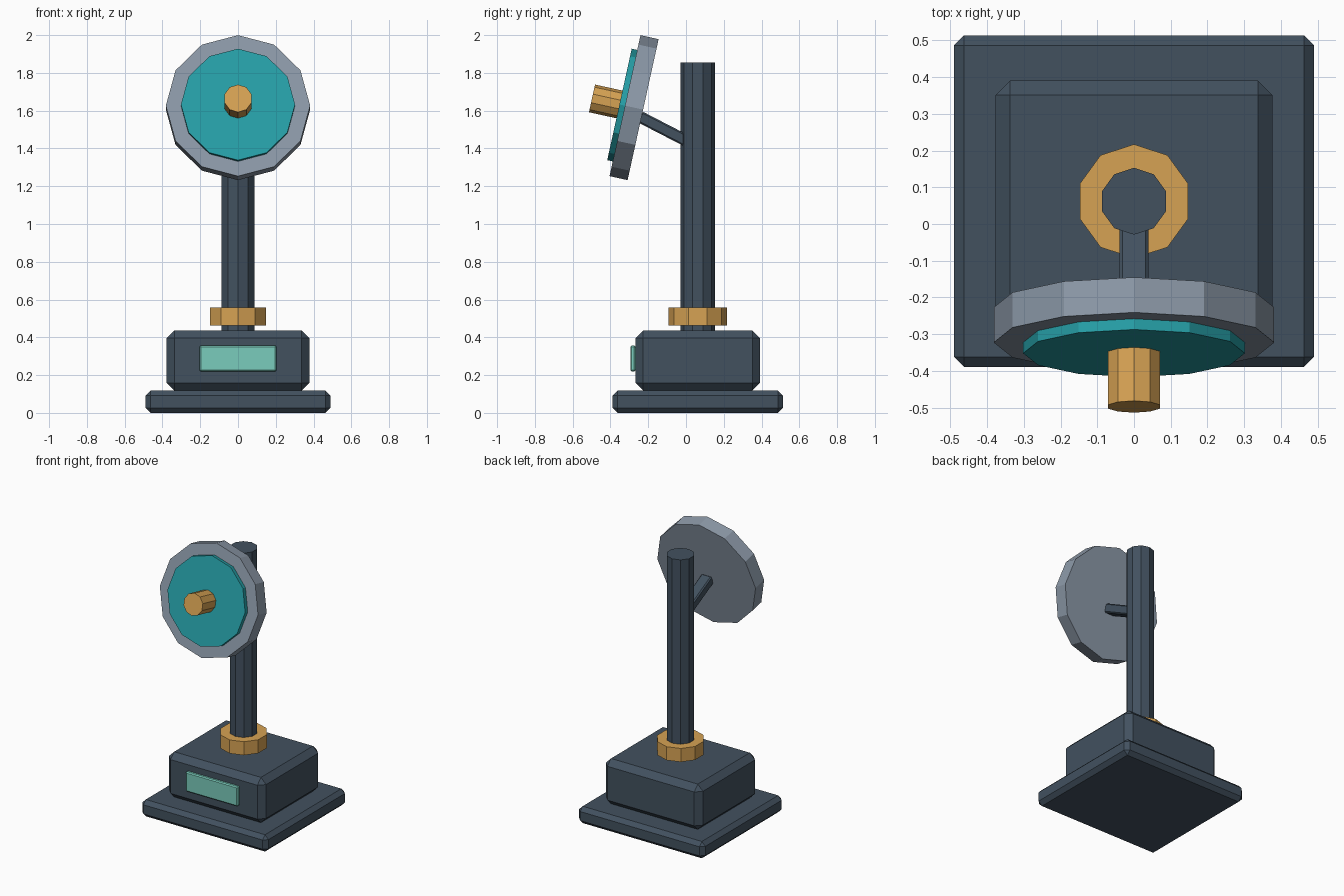
import bpy
import math
from mathutils import Vector

if "Cube" in bpy.data.objects:
    bpy.data.objects.remove(bpy.data.objects["Cube"], do_unlink=True)


def material(name, *srgb):
    """Flat material from 0-255 display colour."""
    lin = [((c / 255 + 0.055) / 1.055) ** 2.4 for c in srgb] + [1.0]
    m = bpy.data.materials.new(name)
    m.use_nodes = True
    m.diffuse_color = lin
    m.node_tree.nodes["Principled BSDF"].inputs["Base Color"].default_value = lin
    return m


slate = material("dark slate", 66, 81, 95)
steel = material("steel grey", 140, 153, 168)
teal = material("teal", 38, 160, 168)
gold = material("brass", 214, 162, 83)
mint = material("mint", 122, 204, 188)


def finish(name, mat):
    ob = bpy.context.object
    ob.name = ob.data.name = name
    ob.data.materials.append(mat)
    return ob


def box(name, mat, centre, size, bevel, tilt=0.0):
    bpy.ops.mesh.primitive_cube_add(size=1, location=centre, rotation=(tilt, 0, 0))
    ob = finish(name, mat)
    ob.data.transform(ob.matrix_basis.to_3x3().inverted().to_4x4() @ ob.matrix_basis.to_3x3().to_4x4())
    for v in ob.data.vertices:
        v.co = Vector(a * b for a, b in zip(v.co, size))
    mod = ob.modifiers.new("chamfer", "BEVEL")
    mod.width, mod.segments = bevel, 1
    return ob


def prism(name, mat, sides, radius, start, end):
    """Cylinder between two points in the x = 0 plane, one corner pointing up."""
    a, b = Vector(start), Vector(end)
    d = b - a
    bpy.ops.mesh.primitive_cylinder_add(
        vertices=sides, radius=radius, depth=d.length, location=(a + b) / 2,
        rotation=(math.atan2(-d.y, d.z), 0, 0))
    return finish(name, mat)


# Stepped base
MID = 0.062
box("base_plate", slate, (0, MID, 0.059), (0.981, 0.902, 0.118), 0.027)
box("base_body", slate, (0, MID, 0.277), (0.755, 0.658, 0.318), 0.04)
box("display_panel", mint, (0, -0.281, 0.288), (0.406, 0.028, 0.138), 0.007)

# Post and collar
prism("post", slate, 10, 0.091, (0, MID, 0.42), (0, MID, 1.854))
prism("collar", gold, 10, 0.155, (0, MID, 0.463), (0, MID, 0.558))

# Arm between the post and the head
arm_a, arm_b = Vector((0, 0.03, 1.426)), Vector((0, -0.245, 1.568))
arm = arm_b - arm_a
box("head_arm", slate, (arm_a + arm_b) / 2, (0.08, 0.062, arm.length), 0.008,
    math.atan2(-arm.y, arm.z))

# Tilted head: dial, face and knob stacked along one axis
TILT = math.radians(12.4)
axis = Vector((0, -math.cos(TILT), math.sin(TILT)))
centre = Vector((0, -0.275, 1.616))
for name, mat, sides, radius, near, far in (
        ("head_disc", steel, 12, 0.382, -0.049, 0.049),
        ("head_face", teal, 12, 0.302, 0.04, 0.079),
        ("knob", gold, 10, 0.075, 0.07, 0.228)):
    prism(name, mat, sides, radius, centre + axis * near, centre + axis * far)
